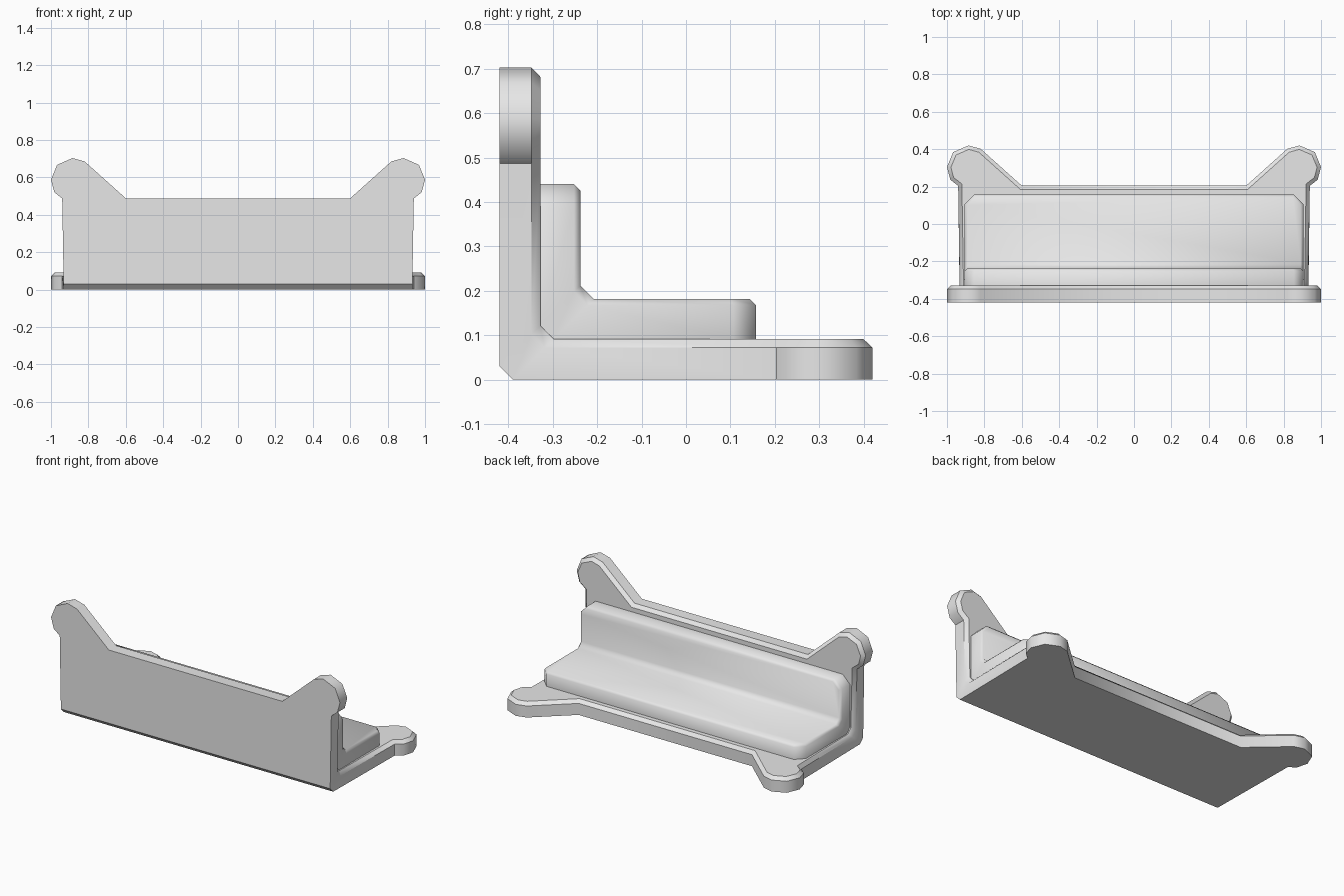
import bpy, bmesh, math
from mathutils import Vector

cube = bpy.data.objects.get("Cube")
if cube:
    bpy.data.objects.remove(cube)

FRONT = -0.42   # outer face of the upright plate
FOLD = 0.03     # size of the chamfer along the fold

grey = bpy.data.materials.new("light grey")
grey.use_nodes = True
grey.diffuse_color = (0.8, 0.8, 0.8, 1)
grey.node_tree.nodes["Principled BSDF"].inputs["Base Color"].default_value = (0.8, 0.8, 0.8, 1)


def mirrored(half):
    """Complete an outline that starts at the fold on the +x side."""
    return [Vector(p) for p in half] + [Vector((-x, v)) for x, v in reversed(half)]


def inset(points, amount):
    """Offset an open outline inward with mitred corners."""
    result = []
    for i, p in enumerate(points):
        a = p - points[i - 1] if i > 0 else points[1] - p
        b = points[i + 1] - p if i < len(points) - 1 else a
        n1 = Vector((-a.y, a.x)).normalized()
        n2 = Vector((-b.y, b.x)).normalized()
        result.append(p + (n1 + n2) * amount / (1 + n1.dot(n2)))
    return result


def folded_sheet(name, wall, floor, d0, d1, chamfer, angle):
    """Upright and flat plates joined at a mitred fold, inner rim chamfered."""
    bm = bmesh.new()
    layers = []
    for d, amount in ((d0, 0), (d1 - chamfer, 0), (d1, chamfer)):
        up = [bm.verts.new((x, FRONT + d, max(v, FOLD + d)))
              for x, v in inset(mirrored(wall), amount)]
        flat = [bm.verts.new((x, FRONT + max(v, FOLD + d), d))
                for x, v in inset(mirrored(floor), amount)]
        layers.append((up, flat))
    # Outer and inner faces with the strip along the fold
    for up, flat in (layers[0], layers[-1]):
        bm.faces.new(up)
        bm.faces.new(flat[::-1])
        bm.faces.new((up[0], up[-1], flat[-1], flat[0]))
    # Rim
    loops = [up + flat[::-1] for up, flat in layers]
    for low, high in zip(loops, loops[1:]):
        for i in range(len(low)):
            bm.faces.new((low[i - 1], low[i], high[i], high[i - 1]))
    bmesh.ops.recalc_face_normals(bm, faces=bm.faces)
    mesh = bpy.data.meshes.new(name)
    bm.to_mesh(mesh)
    bm.free()
    mesh.materials.append(grey)
    obj = bpy.data.objects.new(name, mesh)
    bpy.context.collection.objects.link(obj)
    bpy.ops.object.select_all(action='DESELECT')
    obj.select_set(True)
    bpy.context.view_layer.objects.active = obj
    bpy.ops.object.shade_smooth_by_angle(angle=math.radians(angle))
    return obj


# Bracket: both plates share the same rounded ears
ear = [(0.94, 0.487), (0.982, 0.52), (1.0, 0.587), (0.967, 0.667),
       (0.885, 0.703), (0.82, 0.685), (0.6, 0.488)]
base = [(0.932, 0)]
bracket_wall = base + ear
bracket_floor = base + [(x, v + 0.137) for x, v in ear]
folded_sheet("bracket", bracket_wall, bracket_floor, 0, 0.092, 0.02, 44)


# Lining pad: narrower sheet with clipped corners
def pad_outline(reach, half=0.905, cut=0.05):
    return [(half, 0), (half, reach - cut), (half - cut, reach)]


folded_sheet("lining_pad", pad_outline(0.44), pad_outline(0.577), 0.09, 0.182, 0.014, 50)
